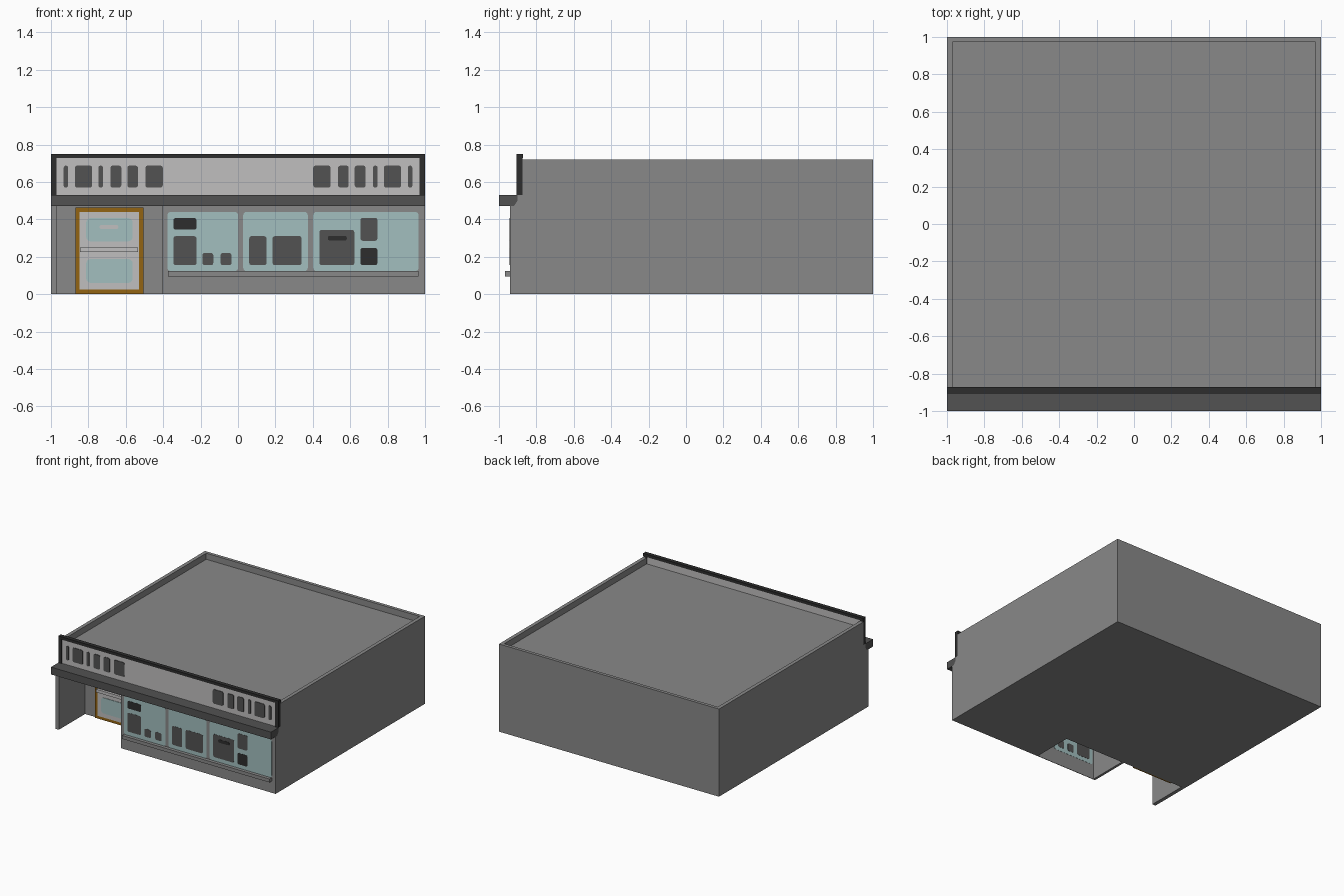
import bpy, bmesh, math

old = bpy.data.objects.get("Cube")
if old:
    bpy.data.objects.remove(old, do_unlink=True)


def material(name, r, g, b):
    m = bpy.data.materials.new(name)
    m.use_nodes = True
    m.diffuse_color = (r, g, b, 1)
    bsdf = next(n for n in m.node_tree.nodes if n.type == 'BSDF_PRINCIPLED')
    bsdf.inputs["Base Color"].default_value = (r, g, b, 1)
    bsdf.inputs["Roughness"].default_value = 0.8
    return m


WALL = material("wall grey", 0.25, 0.25, 0.25)
LIGHT = material("light grey", 0.53, 0.52, 0.52)
DARK = material("dark grey", 0.085, 0.085, 0.085)
BLACK = material("charcoal", 0.027, 0.027, 0.027)
GLASS = material("pale teal glass", 0.36, 0.52, 0.52)
GOLD = material("ochre frame", 0.29, 0.125, 0.006)


def prism(name, points, axis, a, b, mat):
    """Extrude a closed profile along x (profile in y,z) or y (profile in x,z)."""
    place = (lambda p, t: (t, p[0], p[1])) if axis == 'x' else (lambda p, t: (p[0], t, p[1]))
    bm = bmesh.new()
    lo = [bm.verts.new(place(p, a)) for p in points]
    hi = [bm.verts.new(place(p, b)) for p in points]
    bm.faces.new(lo)
    bm.faces.new(hi)
    n = len(points)
    for i in range(n):
        j = (i + 1) % n
        bm.faces.new((lo[i], lo[j], hi[j], hi[i]))
    bmesh.ops.recalc_face_normals(bm, faces=bm.faces[:])
    me = bpy.data.meshes.new(name)
    bm.to_mesh(me)
    bm.free()
    me.materials.append(mat)
    ob = bpy.data.objects.new(name, me)
    bpy.context.collection.objects.link(ob)
    return ob


def box(name, x0, x1, y0, y1, z0, z1, mat):
    return prism(name, [(x0, z0), (x1, z0), (x1, z1), (x0, z1)], 'y', y0, y1, mat)


def plate(name, x0, x1, z0, z1, y, thick, mat, r=0.012):
    """Thin rounded rectangle facing the front, centred on depth y."""
    r = min(r, (x1 - x0) * 0.45, (z1 - z0) * 0.45)
    pts = []
    for cx, cz, start in ((x1 - r, z1 - r, 0), (x0 + r, z1 - r, 90),
                          (x0 + r, z0 + r, 180), (x1 - r, z0 + r, 270)):
        for k in range(5):
            t = math.radians(start + k * 22.5)
            pts.append((cx + r * math.cos(t), cz + r * math.sin(t)))
    return prism(name, pts, 'y', y - thick / 2, y + thick / 2, mat)


# Main building mass and roof
ROOF, TOP, BACK_WALL = 0.67, 0.72, -0.60
box("main_block", -1, 1, BACK_WALL, 1, 0, ROOF, WALL)
prism("upper_front", [(-0.92, 0.47), (-0.90, 0.50), (-0.90, 0.53), (-0.875, 0.53),
                      (-0.875, ROOF), (BACK_WALL, ROOF), (BACK_WALL, 0.47)],
      'x', -1, 1, WALL)
box("parapet_right", -1, -0.97, -0.875, 1, ROOF, TOP, WALL)
box("parapet_left", 0.97, 1, -0.875, 1, ROOF, TOP, WALL)
box("parapet_back", -0.97, 0.97, 0.973, 1, ROOF, TOP, WALL)

# Ground floor: entrance pier, recess side wall, shop front
box("entrance_pier", -1, -0.97, -0.94, BACK_WALL, 0, 0.47, WALL)
box("recess_side_wall", -0.405, -0.385, -0.936, BACK_WALL, 0, 0.47, WALL)
box("shop_block", 0.16, 1, -0.936, BACK_WALL, 0, 0.47, WALL)
box("shop_front", -0.405, 1, -0.94, -0.936, 0, 0.47, WALL)
box("window_sill", -0.375, 0.965, -0.968, -0.94, 0.095, 0.123, WALL)

# Shop windows
Y = -0.938
for i, (x0, x1) in enumerate([(-0.377, 0.0), (0.028, 0.373), (0.402, 0.965)]):
    plate(f"shop_window_{i + 1}", x0, x1, 0.123, 0.44, Y, 0.007, GLASS, 0.018)

# Goods shown in the windows
goods = [(-0.345, -0.222, 0.345, 0.407, BLACK), (-0.345, -0.222, 0.155, 0.31, DARK),
         (-0.19, -0.132, 0.155, 0.22, DARK), (-0.093, -0.035, 0.155, 0.22, DARK),
         (0.06, 0.152, 0.155, 0.31, DARK), (0.185, 0.34, 0.155, 0.31, DARK),
         (0.435, 0.622, 0.155, 0.343, DARK),
         (0.655, 0.745, 0.285, 0.408, DARK), (0.655, 0.745, 0.155, 0.247, BLACK)]
for i, (x0, x1, z0, z1, mat) in enumerate(goods):
    plate(f"window_item_{i + 1}", x0, x1, z0, z1, Y, 0.0098, mat)
plate("window_item_slot", 0.48, 0.582, 0.286, 0.312, Y - 0.004, 0.005, BLACK)

# Entrance door in the recess
box("door_frame", -0.87, -0.505, -0.612, BACK_WALL, 0, 0.463, GOLD)
box("door_panel", -0.847, -0.53, -0.616, -0.612, 0.024, 0.44, LIGHT)
plate("door_glass_upper", -0.812, -0.563, 0.282, 0.407, -0.617, 0.006, GLASS, 0.025)
plate("door_glass_lower", -0.812, -0.563, 0.06, 0.188, -0.617, 0.006, GLASS, 0.025)
plate("door_notice", -0.74, -0.64, 0.348, 0.37, -0.620, 0.004, LIGHT)
box("door_push_bar", -0.845, -0.535, -0.635, -0.616, 0.225, 0.25, LIGHT)

# Canopy over the shop front
prism("canopy", [(-1, 0.53), (-1, 0.47), (-0.92, 0.47), (-0.90, 0.50), (-0.90, 0.53)],
      'x', -1, 1, DARK)

# Fascia board with its dark surround
box("fascia_panel", -0.97, 0.97, -0.898, -0.876, 0.53, 0.728, LIGHT)
box("fascia_top_rail", -1, 1, -0.905, -0.872, 0.727, 0.75, BLACK)
for side, x0 in (("right", -1), ("left", 0.97)):
    box(f"fascia_end_{side}", x0, x0 + 0.03, -0.905, -0.875, 0.53, 0.727, BLACK)

# Row of shutter shapes at each end of the fascia, mirrored
blocks = [(0.402, 0.495), (0.535, 0.592), (0.624, 0.682),
          (0.722, 0.746), (0.78, 0.872), (0.908, 0.932)]
for side, s in (("left", 1), ("right", -1)):
    for i, (a, b) in enumerate(blocks):
        x0, x1 = sorted((s * a, s * b))
        plate(f"fascia_block_{side}_{i + 1}", x0, x1, 0.57, 0.687, -0.899, 0.007, DARK)
